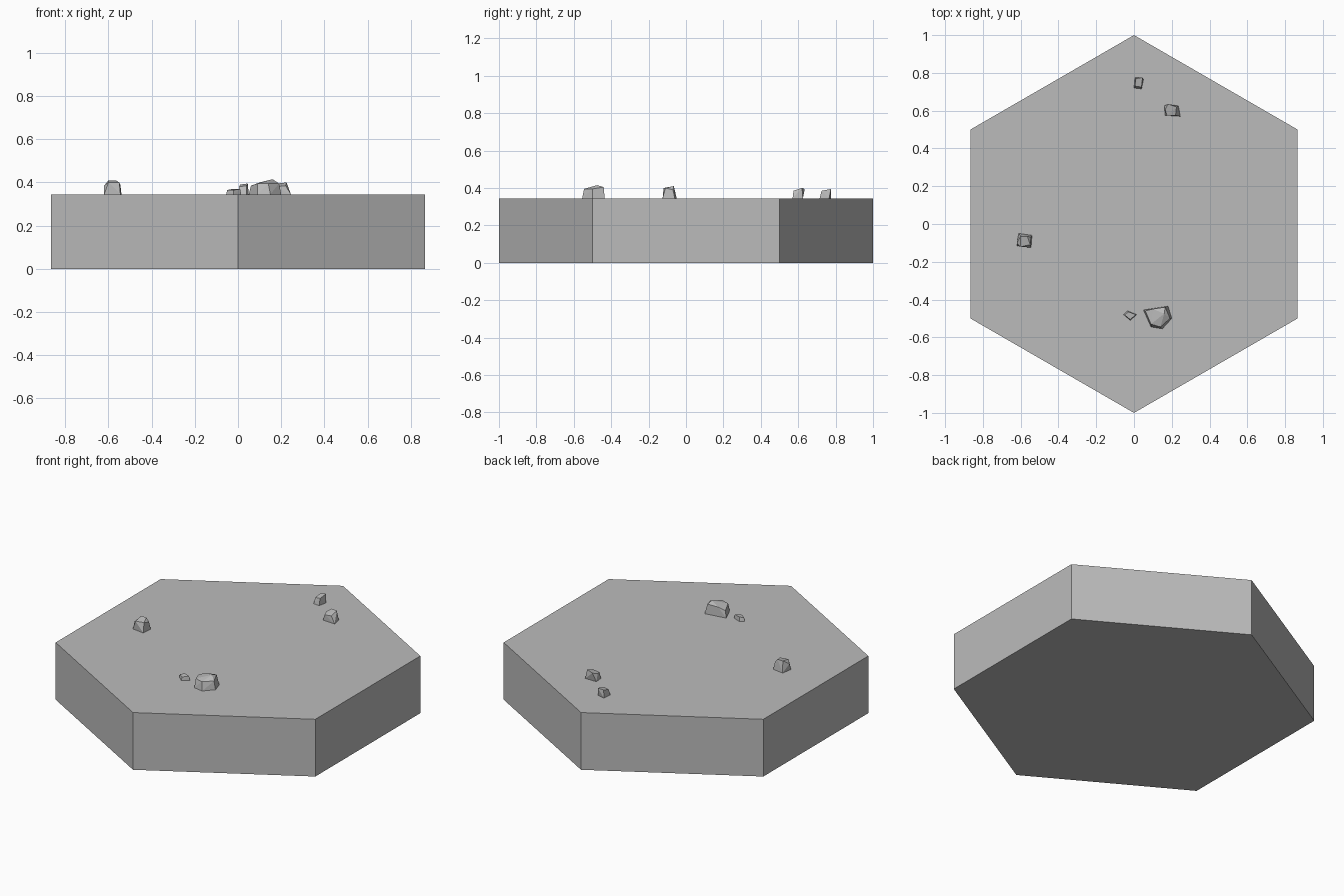
import bpy
import bmesh
from math import radians

if "Cube" in bpy.data.objects:
    bpy.data.objects.remove(bpy.data.objects["Cube"])

TOP = 0.345


def material(name, value):
    mat = bpy.data.materials.new(name)
    mat.use_nodes = True
    color = (value, value, value, 1)
    mat.diffuse_color = color
    mat.node_tree.nodes["Principled BSDF"].inputs["Base Color"].default_value = color
    return mat


stone = material("stone grey", 0.5)


def rock(name, base, crown):
    """Faceted boulder: hull of a ground outline and a crown of raised points."""
    bm = bmesh.new()
    for x, y in base:
        bm.verts.new((x, y, TOP))
    for x, y, height in crown:
        bm.verts.new((x, y, TOP + height))
    bmesh.ops.convex_hull(bm, input=bm.verts)
    bmesh.ops.dissolve_limit(bm, angle_limit=radians(3), verts=bm.verts, edges=bm.edges)
    bmesh.ops.recalc_face_normals(bm, faces=bm.faces)
    mesh = bpy.data.meshes.new(name)
    bm.to_mesh(mesh)
    bm.free()
    mesh.materials.append(stone)
    obj = bpy.data.objects.new(name, mesh)
    bpy.context.collection.objects.link(obj)


# Hexagonal ground slab with points at front and back
bpy.ops.mesh.primitive_cylinder_add(vertices=6, radius=1, depth=TOP,
                                    location=(0, 0, TOP / 2))
slab = bpy.context.object
slab.name = "hexagon_slab"
slab.data.materials.append(stone)

# Large boulder near the front, with a low shoulder on its right
rock("front_boulder",
     [(0.05, -0.455), (0.09, -0.545), (0.15, -0.555), (0.2, -0.5), (0.18, -0.435)],
     [(0.06, -0.46, 0.04), (0.09, -0.53, 0.05), (0.14, -0.545, 0.05),
      (0.19, -0.5, 0.05), (0.165, -0.44, 0.06), (0.16, -0.475, 0.07), (0.1, -0.45, 0.055)])

# Flat pebble beside it
rock("front_pebble",
     [(-0.055, -0.48), (-0.02, -0.51), (0.015, -0.48), (-0.035, -0.46)],
     [(-0.05, -0.482, 0.02), (-0.02, -0.505, 0.02), (0.01, -0.48, 0.024), (-0.03, -0.465, 0.024)])

# Upright rock on the right
rock("right_rock",
     [(-0.62, -0.115), (-0.545, -0.125), (-0.54, -0.06), (-0.61, -0.05)],
     [(-0.62, -0.1, 0.04), (-0.6, -0.12, 0.055), (-0.55, -0.11, 0.055),
      (-0.545, -0.07, 0.045), (-0.565, -0.065, 0.065), (-0.6, -0.065, 0.065)])

# Pair of small rocks at the back
rock("back_left_rock",
     [(0.165, -0.425 + 1), (0.245, 0.57), (0.235, 0.625), (0.16, 0.625)],
     [(0.175, 0.575, 0.035), (0.22, 0.575, 0.04), (0.225, 0.62, 0.055),
      (0.18, 0.635, 0.05), (0.165, 0.605, 0.04)])
rock("back_rock",
     [(0.0, 0.72), (0.04, 0.715), (0.05, 0.765), (0.005, 0.775)],
     [(0.005, 0.73, 0.035), (0.04, 0.725, 0.04), (0.045, 0.775, 0.05), (0.01, 0.77, 0.045)])
